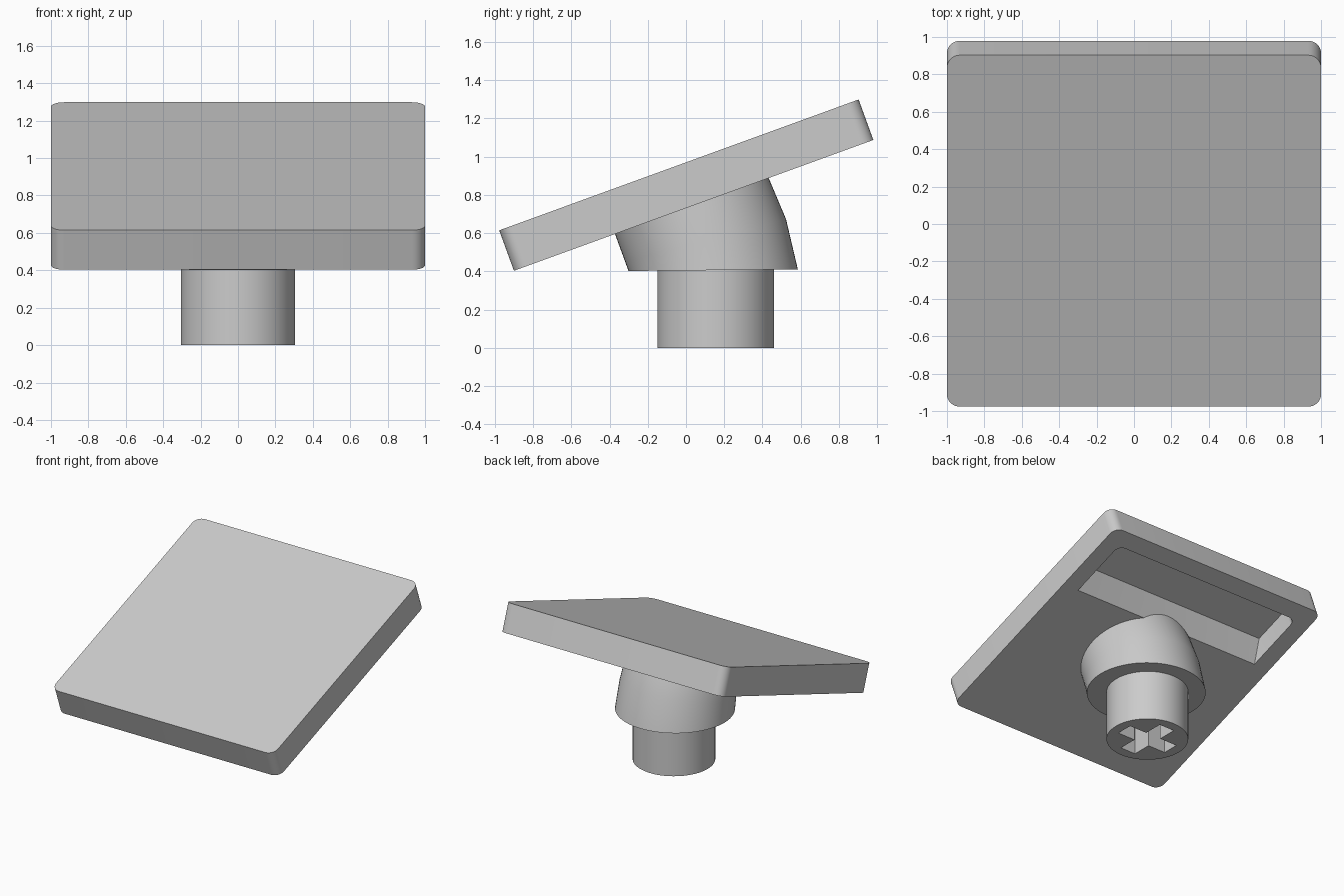
import bpy
import bmesh
from math import cos, sin, pi, radians
from mathutils import Matrix, Vector

if "Cube" in bpy.data.objects:
    bpy.data.objects.remove(bpy.data.objects["Cube"])

grey = bpy.data.materials.new("light_grey")
grey.use_nodes = True
grey.diffuse_color = (0.6, 0.6, 0.6, 1)
grey.node_tree.nodes["Principled BSDF"].inputs["Base Color"].default_value = (0.6, 0.6, 0.6, 1)

# Frame of the tilted plate: origin at the middle of its underside
TILT = Matrix.Translation((0, 0.04, 0.745)) @ Matrix.Rotation(radians(20), 4, 'X')


def loft(name, rings, frame=Matrix()):
    """Closed solid through rings with equal point counts."""
    bm = bmesh.new()
    loops = [[bm.verts.new(frame @ Vector(p)) for p in ring] for ring in rings]
    n = len(loops[0])
    for low, high in zip(loops, loops[1:]):
        for i in range(n):
            j = (i + 1) % n
            bm.faces.new((low[i], low[j], high[j], high[i]))
    bm.faces.new(loops[0][::-1])
    bm.faces.new(loops[-1])
    bmesh.ops.recalc_face_normals(bm, faces=bm.faces)
    mesh = bpy.data.meshes.new(name)
    bm.to_mesh(mesh)
    bm.free()
    mesh.materials.append(grey)
    obj = bpy.data.objects.new(name, mesh)
    bpy.context.collection.objects.link(obj)
    return obj


def rounded_rect(half, front, back, z, r_front, r_back, seg=8):
    """Rectangle outline with its own radius for front and back corners."""
    pts = []
    corners = ((1, 1, r_back), (-1, 1, r_back), (-1, -1, r_front), (1, -1, r_front))
    for k, (sx, sy, r) in enumerate(corners):
        cx = sx * (half - r)
        cy = back - r if sy > 0 else front + r
        for i in range(seg + 1):
            a = (k + i / seg) * pi / 2
            pts.append((cx + r * cos(a), cy + r * sin(a), z))
    return pts


def circle(y, z, r, tilt=0, n=64):
    """Circle about (0, y, z), tilted up towards the back."""
    t = radians(tilt)
    return [(r * cos(a), y + r * sin(a) * cos(t), z + r * sin(a) * sin(t))
            for a in (2 * pi * i / n for i in range(n))]


def cut(obj, cutter):
    mod = obj.modifiers.new("recess", 'BOOLEAN')
    mod.operation = 'DIFFERENCE'
    mod.solver = 'EXACT'
    mod.object = cutter
    bpy.context.view_layer.objects.active = obj
    bpy.ops.object.modifier_apply(modifier=mod.name)
    bpy.data.objects.remove(cutter)


# Tilted plate with a pocket under its rear part, whose front wall slopes
plate = loft("top_plate", [rounded_rect(1, -1, 1, z, 0.07, 0.07) for z in (0, 0.225)], TILT)
depth, slope = 0.167, 0.71
pocket = loft("pocket_cutter",
              [rounded_rect(0.858, 0.356 + slope * z, 0.86, z, 0.002, 0.06)
               for z in (-0.05, depth)], TILT)
cut(plate, pocket)

# Collar that bends from the stem to the plate
collar = loft("collar", [circle(0.142, 0.406, 0.443, 0.5),
                         circle(0.103, 0.56, 0.435, 15),
                         circle(0.035, 0.73, 0.428, 20),
                         circle(-0.025, 0.87, 0.415, 20)])

# Round stem with a cross socket in its end
stem = loft("stem", [circle(0.155, z, 0.305) for z in (0, 0.46)])
arm, web = 0.225, 0.068
cross = []
for k in range(4):
    turn = Matrix.Rotation(k * pi / 2, 3, 'Z')
    cross += [turn @ Vector(p) for p in ((arm, -web, 0), (arm, web, 0), (web, web, 0))]
socket = loft("socket_cutter",
              [[p + Vector((0, 0.155, z)) for p in cross] for z in (-0.05, 0.4)])
cut(stem, socket)

# Smooth round walls, sharp edges
for obj in (plate, collar, stem):
    bpy.ops.object.select_all(action='DESELECT')
    obj.select_set(True)
    bpy.context.view_layer.objects.active = obj
    bpy.ops.object.shade_smooth_by_angle(angle=radians(30))
